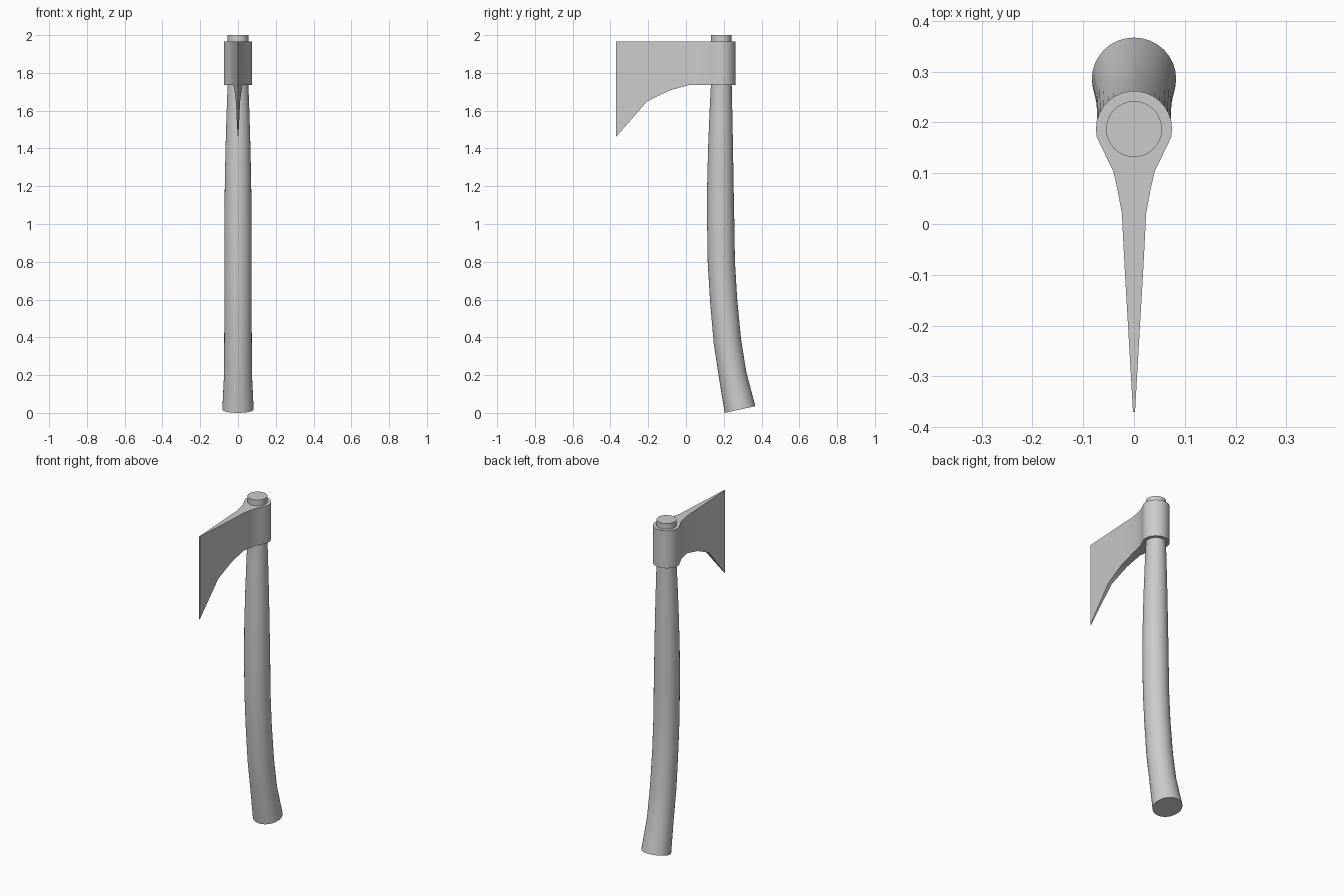
import bpy, bmesh, math
from mathutils import Vector

cube = bpy.data.objects.get("Cube")
if cube:
    bpy.data.objects.remove(cube, do_unlink=True)

grey = bpy.data.materials.new("plain grey")
grey.use_nodes = True
colour = (0.6, 0.6, 0.6, 1)
grey.diffuse_color = colour
grey.node_tree.nodes["Principled BSDF"].inputs["Base Color"].default_value = colour


def finish(name, bm):
    """Turn a bmesh into a smooth-shaded object with sharp corners."""
    bmesh.ops.recalc_face_normals(bm, faces=bm.faces)
    mesh = bpy.data.meshes.new(name)
    bm.to_mesh(mesh)
    bm.free()
    mesh.materials.append(grey)
    obj = bpy.data.objects.new(name, mesh)
    bpy.context.collection.objects.link(obj)
    bpy.ops.object.select_all(action="DESELECT")
    obj.select_set(True)
    bpy.context.view_layer.objects.active = obj
    bpy.ops.object.shade_smooth_by_angle(angle=math.radians(30))
    return obj


# Handle: round sections (y, z, radius, tilt in degrees) along a bent path
SIDES = 32
sections = [(0.286, 0.018, 0.083, 12.3), (0.247, 0.2, 0.074, 11.5),
            (0.219, 0.38, 0.073, 8), (0.199, 0.6, 0.072, 5),
            (0.187, 0.8, 0.072, 3), (0.184, 1.0, 0.072, 1),
            (0.182, 1.2, 0.070, 0), (0.183, 1.4, 0.066, 0),
            (0.185, 1.6, 0.060, 0), (0.187, 1.74, 0.055, 0),
            (0.187, 2.0, 0.055, 0)]
bm = bmesh.new()
rings = []
for y, z, r, tilt in sections:
    t = math.radians(tilt)
    ring = []
    for i in range(SIDES):
        a = math.tau * i / SIDES
        out = r * math.sin(a)
        ring.append(bm.verts.new((r * math.cos(a), y + out * math.cos(t),
                                  z + out * math.sin(t))))
    rings.append(ring)
for low, high in zip(rings, rings[1:]):
    for i in range(SIDES):
        j = (i + 1) % SIDES
        bm.faces.new((low[i], low[j], high[j], high[i]))
bm.faces.new(rings[0])
bm.faces.new(rings[-1])
finish("handle", bm)

# Axe head: stations (y, half width, lower edge z) from the eye to the edge
TOP, BASE, EYE_Y, EYE_R = 1.965, 1.737, 0.187, 0.075
stations = []
for i in range(9):
    a = math.radians(6 + 12 * i)
    stations.append((EYE_Y + EYE_R * math.cos(a), EYE_R * math.sin(a), BASE))
stations += [(0.135, 0.056, BASE), (0.105, 0.041, BASE), (0.07, 0.033, BASE),
             (0.022, 0.024, BASE), (-0.085, 0.0185, 1.708),
             (-0.205, 0.0115, 1.65), (-0.37, 0.002, 1.462)]
bm = bmesh.new()
loops = [[bm.verts.new(p) for p in ((-w, y, low), (w, y, low),
                                    (w, y, TOP), (-w, y, TOP))]
         for y, w, low in stations]
for one, two in zip(loops, loops[1:]):
    for i in range(4):
        j = (i + 1) % 4
        bm.faces.new((one[i], one[j], two[j], two[i]))
bm.faces.new(loops[0])
bm.faces.new(loops[-1])
finish("axe_head", bm)
